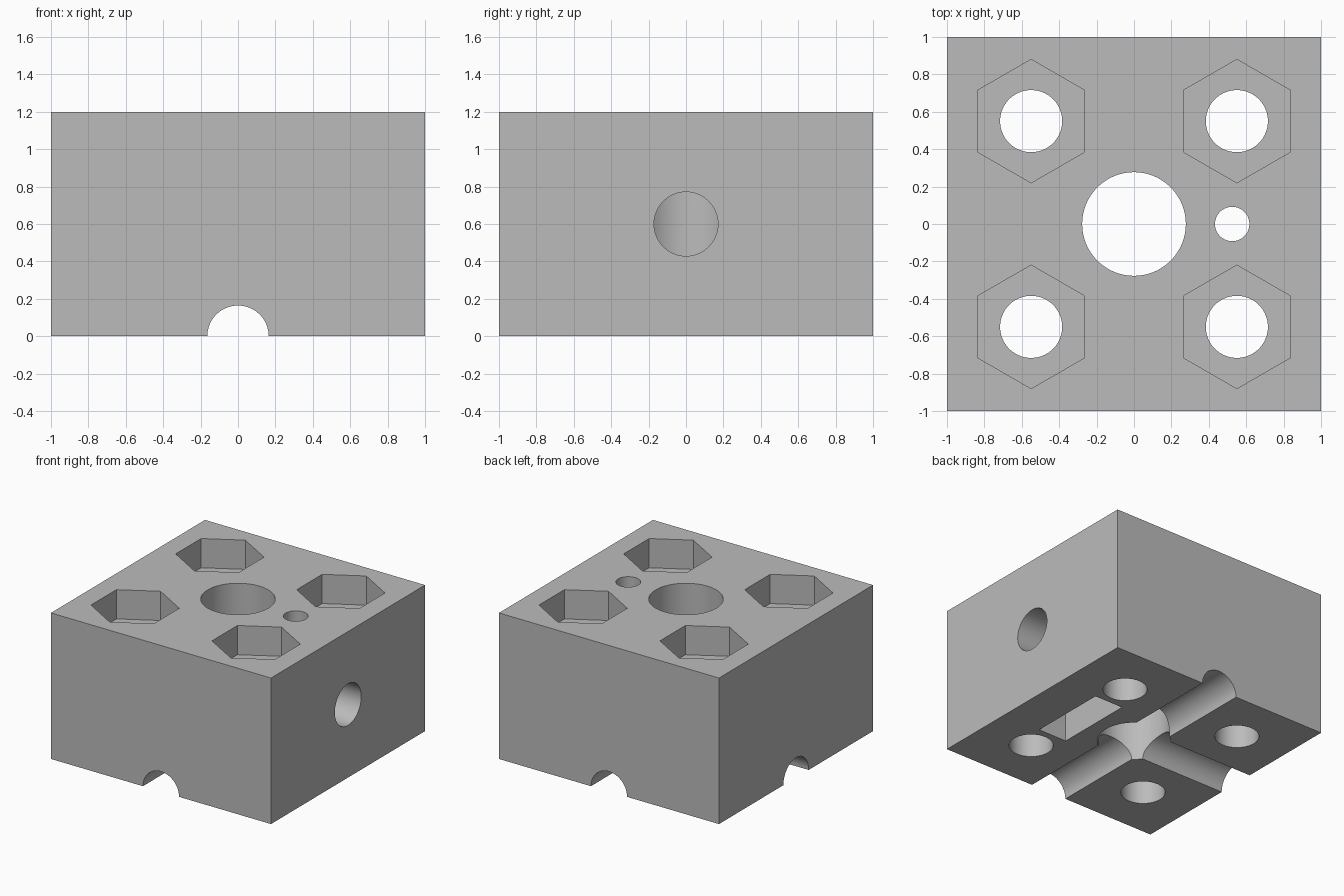
import bpy, bmesh, math
from mathutils import Vector

cube = bpy.data.objects.get("Cube")
if cube:
    bpy.data.objects.remove(cube, do_unlink=True)

HEIGHT = 1.2
SPACING = 0.55    # bolt centres from the middle
NUT = 0.33        # nut corner radius
cutters = []


def rod(name, start, end, radius, sides=96, turn=0.0):
    """Cylinder or hexagonal cutter between two points."""
    a, b = Vector(start), Vector(end)
    bpy.ops.mesh.primitive_cylinder_add(
        vertices=sides, radius=radius, depth=(b - a).length, location=(a + b) / 2)
    ob = bpy.context.object
    ob.name = name
    ob.rotation_mode = 'QUATERNION'
    ob.rotation_quaternion = (b - a).to_track_quat('Z', 'Y')
    if turn:
        ob.rotation_mode = 'XYZ'
        ob.rotation_euler.z += turn
    ob.hide_render = True
    cutters.append(ob)


def prism_x(name, profile, x0, x1):
    """Cutter with a y-z profile, extruded along x."""
    bm = bmesh.new()
    face = bm.faces.new([bm.verts.new((x0, y, z)) for y, z in profile])
    out = bmesh.ops.extrude_face_region(bm, geom=[face])
    moved = [v for v in out["geom"] if isinstance(v, bmesh.types.BMVert)]
    bmesh.ops.translate(bm, verts=moved, vec=(x1 - x0, 0, 0))
    bmesh.ops.recalc_face_normals(bm, faces=bm.faces)
    mesh = bpy.data.meshes.new(name)
    bm.to_mesh(mesh)
    bm.free()
    ob = bpy.data.objects.new(name, mesh)
    bpy.context.collection.objects.link(ob)
    ob.hide_render = True
    cutters.append(ob)


# Solid block
bpy.ops.mesh.primitive_cube_add(size=1, location=(0, 0, HEIGHT / 2))
block = bpy.context.object
block.name = "mounting_block"
block.scale = (2, 2, HEIGHT)
bpy.ops.object.transform_apply(location=True, rotation=False, scale=True)

grey = bpy.data.materials.new("plain_grey")
grey.use_nodes = True
colour = (0.5, 0.5, 0.5, 1)
grey.diffuse_color = colour
grey.node_tree.nodes["Principled BSDF"].inputs["Base Color"].default_value = colour
block.data.materials.append(grey)

# Corner bolt holes with hexagonal nut pockets
for sx in (-1, 1):
    for sy in (-1, 1):
        x, y = sx * SPACING, sy * SPACING
        rod("bolt_hole", (x, y, -0.1), (x, y, HEIGHT + 0.1), 0.166)
        rod("nut_pocket", (x, y, HEIGHT - 0.24), (x, y, HEIGHT + 0.1), NUT, 6, math.pi / 3)

# Central bore and the half-round channels underneath
rod("central_bore", (0, 0, -0.1), (0, 0, HEIGHT + 0.1), 0.277)
rod("long_channel", (0, -1.1, 0), (0, 1.1, 0), 0.164)
rod("side_channel", (0, 0, 0), (-1.1, 0, 0), 0.164)

# Clamping screw hole, its nut slot open below, and the small release hole
mid = HEIGHT / 2
rod("screw_hole", (0, 0, mid), (1.1, 0, mid), 0.171)
top = mid + NUT * math.cos(math.pi / 6)
prism_x("nut_slot", [(-NUT, -0.1), (NUT, -0.1), (NUT, mid), (NUT / 2, top),
                     (-NUT / 2, top), (-NUT, mid)], 0.395, 0.655)
rod("release_hole", (0.525, 0, mid), (0.525, 0, HEIGHT + 0.1), 0.092, 64)

# Cut everything out of the block
bpy.ops.object.select_all(action='DESELECT')
block.select_set(True)
bpy.context.view_layer.objects.active = block
for cutter in cutters:
    mod = block.modifiers.new(cutter.name, 'BOOLEAN')
    mod.operation = 'DIFFERENCE'
    mod.solver = 'EXACT'
    mod.object = cutter
    bpy.ops.object.modifier_apply(modifier=mod.name)
for cutter in cutters:
    bpy.data.objects.remove(cutter, do_unlink=True)

bpy.ops.object.shade_smooth_by_angle(angle=math.radians(30))
